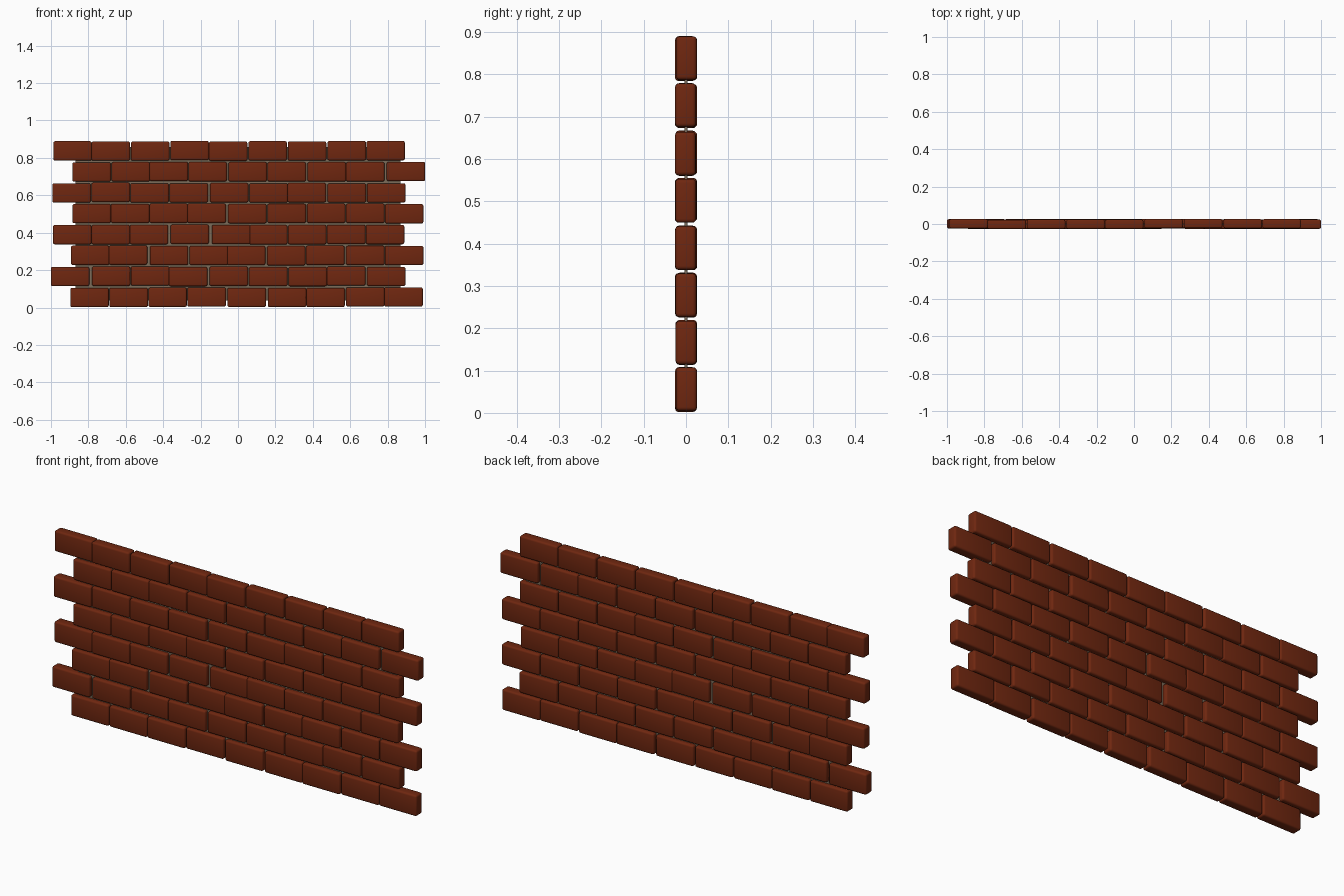
import bpy, bmesh, random

if "Cube" in bpy.data.objects:
    bpy.data.objects.remove(bpy.data.objects["Cube"])

random.seed(4)
LENGTH, DEPTH, HEIGHT = 0.205, 0.049, 0.103
PITCH = 0.1118

# Left edge of every brick, course by course from the ground up
COURSES = [
    [-.896, -.687, -.479, -.270, -.056, .160, .366, .578, .783],
    [-1.00, -.781, -.572, -.369, -.152, .059, .270, .476, .690],
    [-.893, -.690, -.471, -.259, -.059, .155, .364, .578, .786],
    [-.989, -.783, -.578, -.361, -.139, .059, .267, .476, .684],
    [-.885, -.679, -.473, -.270, -.053, .158, .369, .578, .786],
    [-.992, -.783, -.575, -.366, -.150, .061, .265, .479, .690],
    [-.885, -.676, -.473, -.265, -.051, .158, .372, .578, .795],
    [-.987, -.783, -.572, -.361, -.155, .056, .267, .479, .687],
]


def material(name, color):
    mat = bpy.data.materials.new(name)
    mat.diffuse_color = (*color, 1)
    mat.use_nodes = True
    mat.node_tree.nodes["Principled BSDF"].inputs["Base Color"].default_value = mat.diffuse_color
    return mat


def box_mesh(name, size, mat, bevel=0):
    bm = bmesh.new()
    bmesh.ops.create_cube(bm, size=1)
    bmesh.ops.scale(bm, vec=size, verts=bm.verts)
    if bevel:
        bmesh.ops.bevel(bm, geom=bm.edges[:], offset=bevel, segments=3,
                        profile=0.5, affect='EDGES')
        for f in bm.faces:
            f.smooth = True
    mesh = bpy.data.meshes.new(name)
    bm.to_mesh(mesh)
    bm.free()
    mesh.materials.append(mat)
    return mesh


def place(name, mesh, location):
    ob = bpy.data.objects.new(name, mesh)
    ob.location = location
    bpy.context.collection.objects.link(ob)
    return ob


# Bricks: one shared rounded block, laid in running bond with slight jitter
brick = box_mesh("brick", (LENGTH, DEPTH, HEIGHT),
                 material("brick_red", (0.16, 0.02, 0.005)), bevel=0.009)
for row, edges in enumerate(COURSES):
    for col, left in enumerate(edges):
        y = random.uniform(-0.002, 0.002)
        z = 0.055 + row * PITCH + random.uniform(-0.002, 0.002)
        place(f"brick_{row}_{col}", brick, (left + LENGTH / 2, y, z))

# Mortar: thin sheet hidden in the middle of the wall
mortar = box_mesh("mortar", (1.74, 0.006, 0.82),
                  material("mortar_grey", (0.2, 0.15, 0.1)))
place("mortar", mortar, (0, 0, 0.447))
